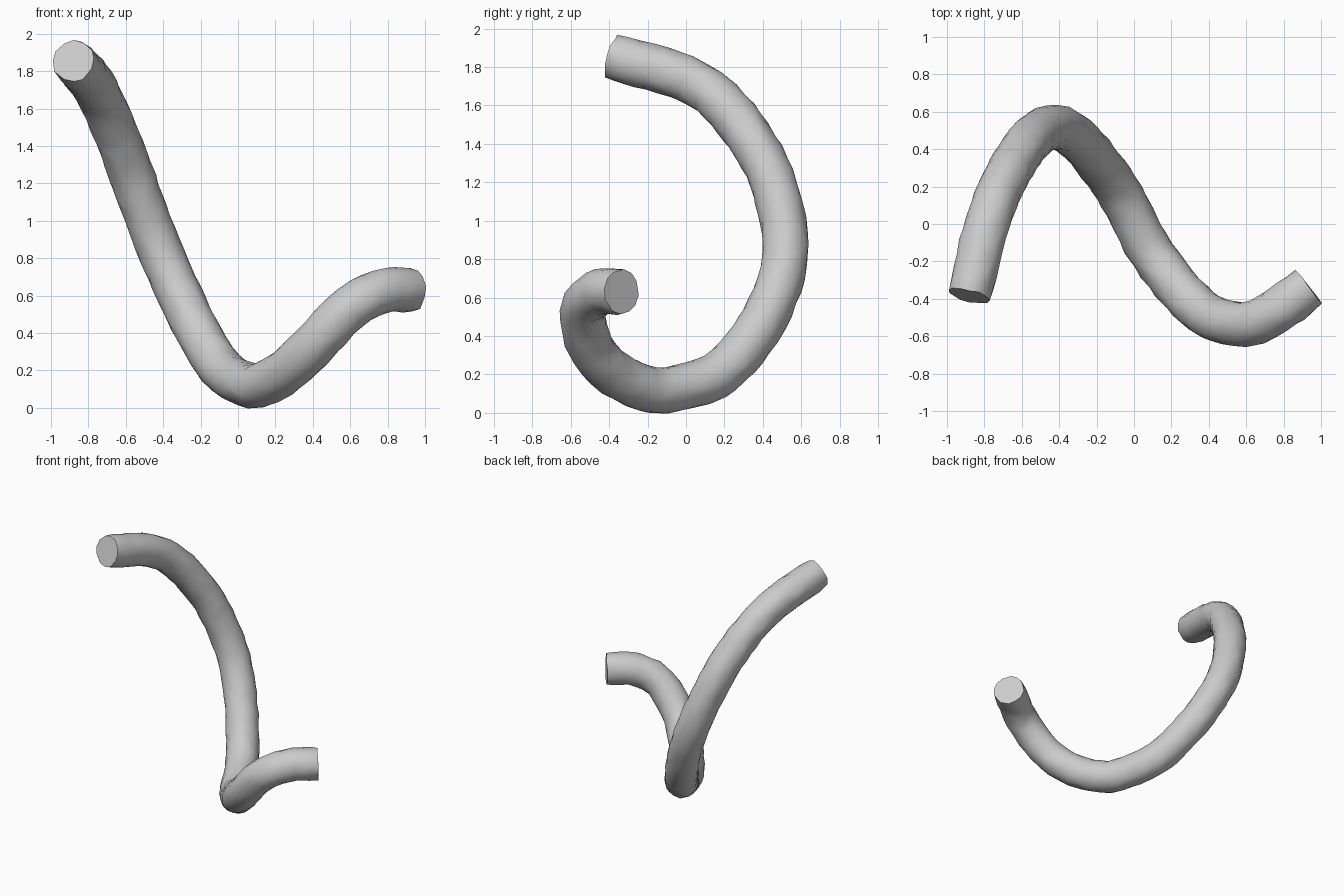
import bpy, bmesh, math, random
from mathutils import Vector

if "Cube" in bpy.data.objects:
    bpy.data.objects.remove(bpy.data.objects["Cube"])

random.seed(4)
RADIUS, SIDES, STEPS = 0.121, 12, 4

# Centre line of the coiled rod
PATH = [Vector(p) for p in (
    (-.88, -.385, 1.855), (-.785, 0, 1.74), (-.70, .22, 1.58), (-.58, .42, 1.28),
    (-.48, .505, 1.0), (-.40, .515, .8), (-.31, .46, .6), (-.2, .34, .38),
    (-.07, .15, .19), (.06, -.1, .12), (.14, -.22, .13), (.26, -.37, .2),
    (.4, -.49, .33), (.54, -.535, .48), (.66, -.52, .575), (.8, -.44, .63),
    (.935, -.335, .63))]


def smooth_path(pts, steps):
    """Catmull-Rom samples through the points."""
    ext = [2 * pts[0] - pts[1]] + pts + [2 * pts[-1] - pts[-2]]
    out = []
    for a, b, c, d in zip(ext, ext[1:], ext[2:], ext[3:]):
        n = max(2, round((c - b).length / 0.065))
        for i in range(n):
            t = i / n
            out.append(0.5 * (2 * b + (c - a) * t + (2 * a - 5 * b + 4 * c - d) * t * t
                              + (3 * b - a - 3 * c + d) * t ** 3))
    return out + [pts[-1]]


centres = smooth_path(PATH, STEPS)
bm = bmesh.new()
rings = []
side = Vector((1, 0, 0))

# Slightly uneven rings swept along the centre line
for i, c in enumerate(centres):
    tan = (centres[min(i + 1, len(centres) - 1)] - centres[max(i - 1, 0)]).normalized()
    side = (side - tan * side.dot(tan)).normalized()
    up = tan.cross(side)
    end = i in (0, len(centres) - 1)
    ring = []
    for k in range(SIDES):
        a = math.tau * (k + 0.5 * (i % 2) + random.uniform(-.18, .18)) / SIDES
        r = RADIUS * random.uniform(.97, 1.03) * (0.95 if end else 1)
        slip = tan * random.uniform(-.014, .014) * (0.5 if end else 1)
        ring.append(bm.verts.new(c + (side * math.cos(a) + up * math.sin(a)) * r + slip))
    rings.append(ring)

# Triangulated skin between staggered rings
for i, (lo, hi) in enumerate(zip(rings, rings[1:])):
    for k in range(SIDES):
        n = (k + 1) % SIDES
        if i % 2 == 0:
            bm.faces.new((lo[k], lo[n], hi[k]))
            bm.faces.new((lo[n], hi[n], hi[k]))
        else:
            bm.faces.new((lo[k], lo[n], hi[n]))
            bm.faces.new((lo[k], hi[n], hi[k]))

# End caps
bm.faces.new(rings[0][::-1])
bm.faces.new(rings[-1])
bmesh.ops.recalc_face_normals(bm, faces=bm.faces)

mesh = bpy.data.meshes.new("coiled_rod")
bm.to_mesh(mesh)
bm.free()
rod = bpy.data.objects.new("coiled_rod", mesh)
bpy.context.collection.objects.link(rod)

grey = bpy.data.materials.new("plain grey")
grey.diffuse_color = (0.6, 0.6, 0.6, 1)
grey.use_nodes = True
grey.node_tree.nodes["Principled BSDF"].inputs["Base Color"].default_value = grey.diffuse_color
mesh.materials.append(grey)

bpy.context.view_layer.objects.active = rod
rod.select_set(True)
bpy.ops.object.shade_smooth_by_angle(angle=math.radians(30))
